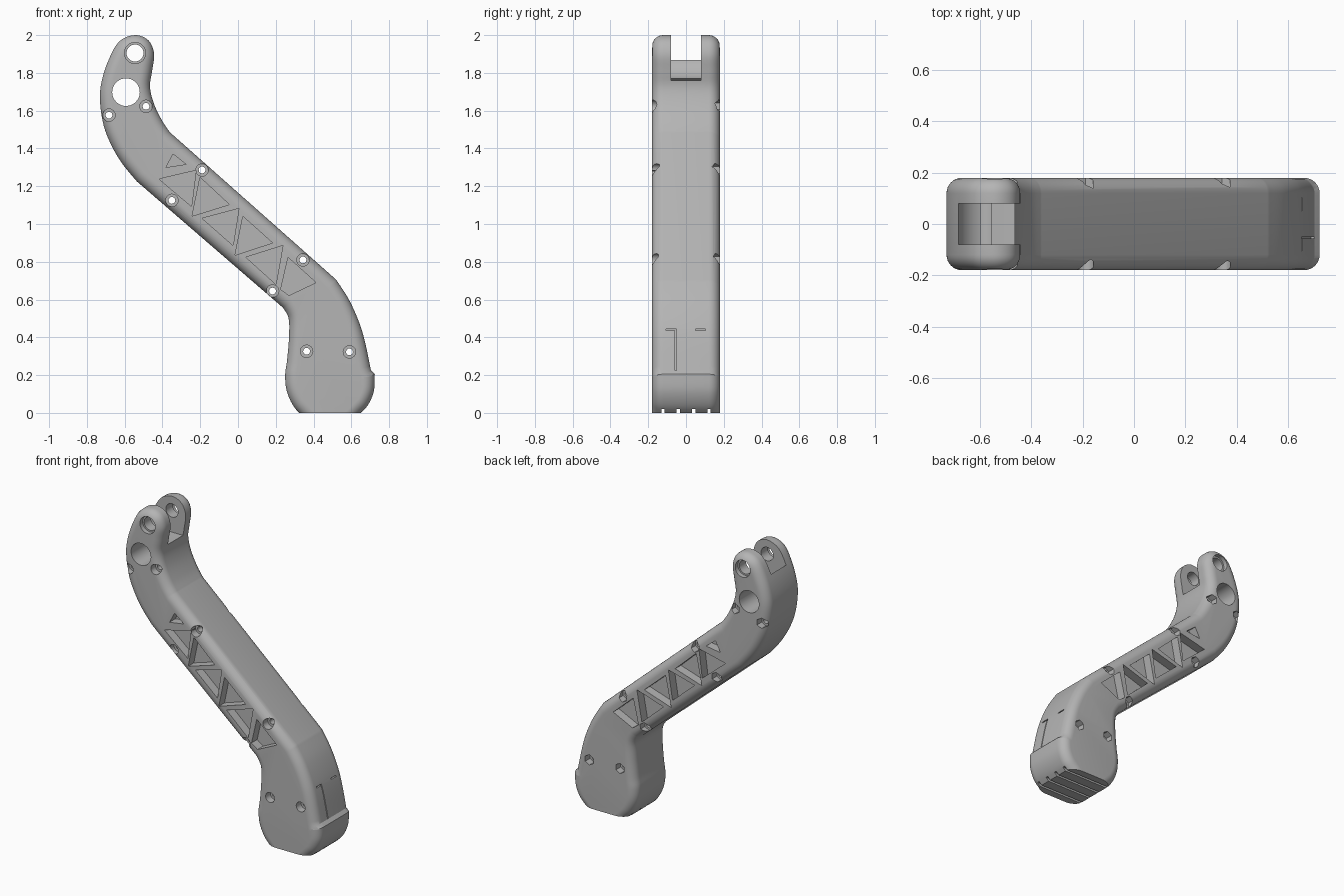
import bpy, bmesh, math
from mathutils import Vector

cube = bpy.data.objects.get("Cube")
if cube:
    bpy.data.objects.remove(cube, do_unlink=True)

HALF = 0.18      # half thickness of the leg
ROUND = 0.06     # radius of the long edges

grey = bpy.data.materials.new("matte_grey")
grey.use_nodes = True
grey.diffuse_color = (0.46, 0.46, 0.46, 1)
grey.node_tree.nodes["Principled BSDF"].inputs["Base Color"].default_value = (0.46, 0.46, 0.46, 1)


def loft(name, rings):
    """Closed solid through matching rings of points."""
    bm = bmesh.new()
    loops = [[bm.verts.new(p) for p in ring] for ring in rings]
    for a, b in zip(loops, loops[1:]):
        for i in range(len(a)):
            j = (i + 1) % len(a)
            bm.faces.new((a[i], a[j], b[j], b[i]))
    bm.faces.new(loops[0])
    bm.faces.new(loops[-1])
    bmesh.ops.recalc_face_normals(bm, faces=bm.faces)
    mesh = bpy.data.meshes.new(name)
    bm.to_mesh(mesh)
    bm.free()
    mesh.materials.append(grey)
    return bpy.data.objects.new(name, mesh)


def spline(points, steps=5):
    """Smooth curve through the points, without overshoot at the ends."""
    p = [Vector(q) for q in points]
    p = [p[0]] + p + [p[-1]]
    out = []
    for a, b, c, d in zip(p, p[1:], p[2:], p[3:]):
        for k in range(steps):
            t = k / steps
            out.append(0.5 * (2 * b + (c - a) * t + (2 * a - 5 * b + 4 * c - d) * t * t
                              + (3 * b - a - 3 * c + d) * t ** 3))
    return out + [p[-1]]


def inset(profile, dist):
    """Move a clockwise profile inwards by a distance."""
    out = []
    for i, p in enumerate(profile):
        u = (p - profile[i - 1]).normalized()
        v = (profile[(i + 1) % len(profile)] - p).normalized()
        n = (Vector((u.y, -u.x)) + Vector((v.y, -v.x))).normalized()
        out.append(p + n * dist / max(0.6, n.dot(Vector((u.y, -u.x)))))
    return out


# Side profile, clockwise: head, shin, foot front, sole, foot back
head = [(-0.535, 1.225), (-0.61, 1.316), (-0.667, 1.41), (-0.71, 1.517), (-0.73, 1.64),
        (-0.725, 1.74), (-0.69, 1.857), (-0.63, 1.965), (-0.545, 2.0), (-0.474, 1.972),
        (-0.444, 1.9), (-0.455, 1.81), (-0.466, 1.724), (-0.444, 1.634), (-0.4, 1.544), (-0.36, 1.485)]
shin = [(0.52, 0.705), (0.587, 0.6), (0.64, 0.483), (0.672, 0.377), (0.704, 0.225)]
foot = [(0.724, 0.205), (0.72, 0.12), (0.693, 0.05), (0.65, 0), (0.56, -0.07), (0.41, -0.07),
        (0.323, 0), (0.28, 0.06), (0.255, 0.13), (0.25, 0.207), (0.26, 0.28), (0.27, 0.4),
        (0.268, 0.5), (0.238, 0.557)]
profile = spline(head) + spline(shin) + spline(foot)

# Leg body with rounded long edges
rings = []
for side in (-1, 1):
    steps = [k * math.pi / 16 for k in range(9)]
    for a in (steps if side < 0 else reversed(steps)):
        y = side * (HALF - ROUND * (1 - math.sin(math.pi / 2 - a)))
        rings.append([(p.x, y, p.y) for p in inset(profile, ROUND * (1 - math.sin(a)))])
leg = loft("leg", rings)
bpy.context.scene.collection.objects.link(leg)

cutters = bpy.data.collections.new("cutters")
bpy.context.scene.collection.children.link(cutters)


def cut(points, y0, y1):
    obj = loft("cutter", [[(x, y, z) for x, z in points] for y in (y0, y1)])
    obj.hide_render = True
    cutters.objects.link(obj)


def circle(c, r, n=32, start=0.0):
    return [(c[0] + r * math.cos(start + math.tau * i / n),
             c[1] + r * math.sin(start + math.tau * i / n)) for i in range(n)]


def box(x0, x1, z0, z1):
    return [(x0, z0), (x1, z0), (x1, z1), (x0, z1)]


# Flat sole with tread grooves
cut(box(0, 1, -0.3, 0), -0.3, 0.3)
for y in (-0.123, -0.041, 0.041, 0.123):
    cut(box(0, 1, -0.1, 0.02), y - 0.008, y + 0.008)

# Fork slot with a rounded inner end, pin hole and large hole
pin = (-0.545, 1.905)
arc = [(pin[0] + 0.145 * math.cos(a), pin[1] + 0.145 * math.sin(a))
       for a in [math.pi / 2 + math.pi * k / 24 for k in range(25)]]
cut(arc + [(-0.3, 1.76), (-0.3, 2.05)], -0.08, 0.08)
cut(circle(pin, 0.045), -0.3, 0.3)
cut(circle((-0.593, 1.698), 0.073, 40), -0.3, 0.3)
for side in (-1, 1):
    cut(circle(pin, 0.056), side * 0.15, side * 0.3)

# Bolt holes: round recess in front, hexagonal recess behind
bolts = [(-0.683, 1.576), (-0.487, 1.623), (-0.19, 1.286), (-0.35, 1.125),
         (0.344, 0.81), (0.183, 0.645), (0.363, 0.326), (0.59, 0.323)]
for b in bolts:
    cut(circle(b, 0.018, 20), -0.3, 0.3)
    cut(circle(b, 0.033, 24), -0.3, -0.13)
    cut(circle(b, 0.035, 6, math.pi / 6), 0.13, 0.3)

# Triangular truss pockets on both faces
pockets = [[(-0.344, 1.37), (-0.275, 1.316), (-0.381, 1.3)],
           [(-0.418, 1.238), (-0.222, 1.284), (-0.246, 1.093)],
           [(-0.201, 1.247), (-0.046, 1.103), (-0.243, 1.042)],
           [(-0.19, 1.03), (0.005, 1.082), (-0.026, 0.886)],
           [(0.026, 1.04), (0.183, 0.9), (-0.016, 0.835)],
           [(0.042, 0.824), (0.238, 0.886), (0.201, 0.68)],
           [(0.265, 0.823), (0.413, 0.69), (0.27, 0.622), (0.226, 0.654)]]
for tri in pockets:
    for side in (-1, 1):
        cut(tri, side * (HALF - 0.06), side * 0.3)

# Thin panel seams on the shin
cut([(0.69, 0.225), (0.645, 0.44), (0.8, 0.44), (0.8, 0.225)], -0.057, -0.051)
for y in (-0.105, 0.05):
    cut(box(0.645, 0.8, 0.437, 0.445), y, y + 0.054)

# Apply the cuts and shade
mod = leg.modifiers.new("cuts", "BOOLEAN")
mod.operation = "DIFFERENCE"
mod.operand_type = "COLLECTION"
mod.collection = cutters
mod.solver = "EXACT"
bpy.ops.object.select_all(action="DESELECT")
bpy.context.view_layer.objects.active = leg
leg.select_set(True)
bpy.ops.object.modifier_apply(modifier=mod.name)
for obj in list(cutters.objects):
    bpy.data.objects.remove(obj, do_unlink=True)
bpy.data.collections.remove(cutters)
bpy.ops.object.shade_smooth_by_angle(angle=math.radians(30))
